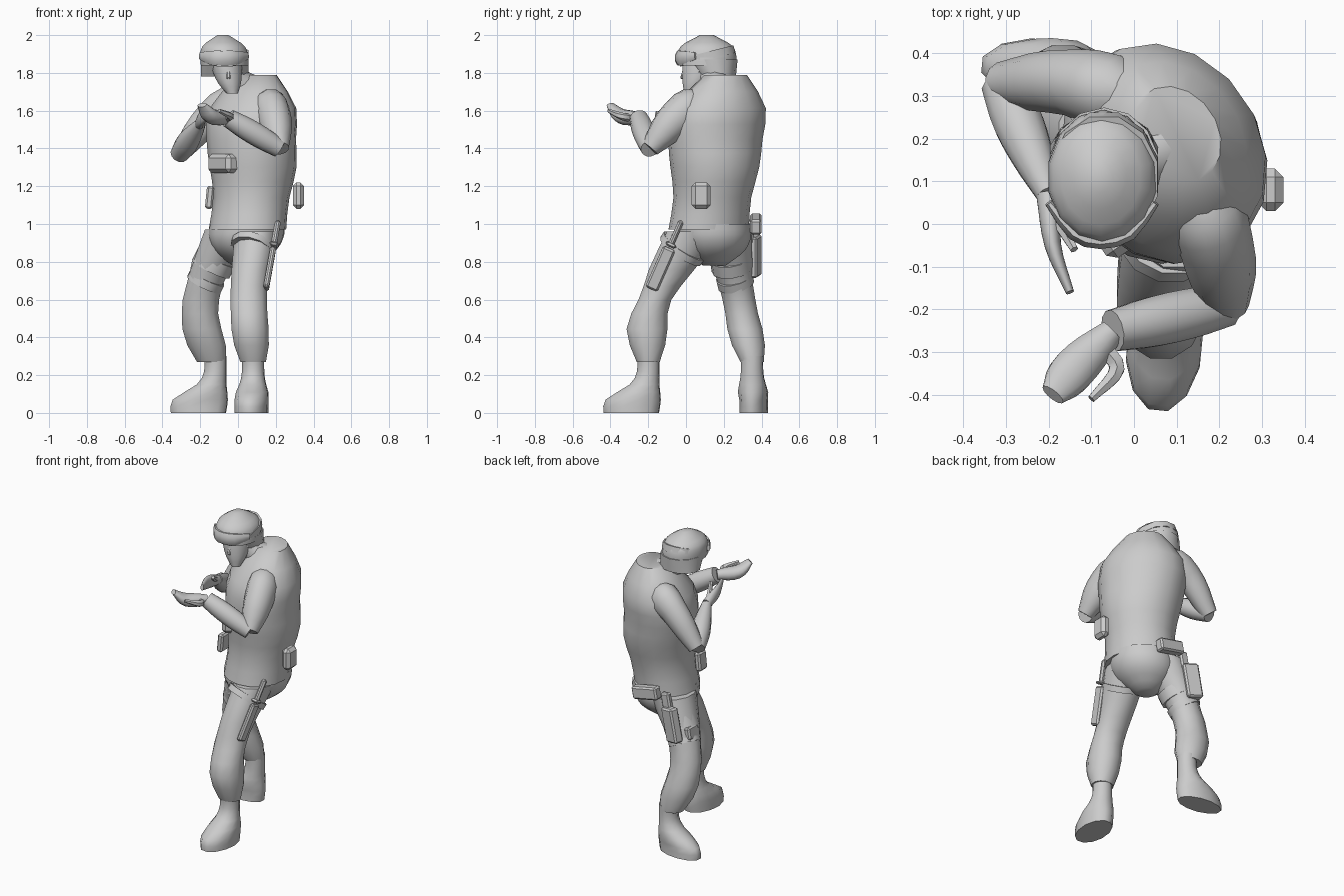
import bpy, bmesh, math
from mathutils import Vector, Matrix

if "Cube" in bpy.data.objects:
    bpy.data.objects.remove(bpy.data.objects["Cube"])

UP = Vector((0, 0, 1))
GREY = (.6, .6, .6, 1)
clay = bpy.data.materials.new("plain grey")
clay.use_nodes = True
clay.diffuse_color = GREY
clay.node_tree.nodes["Principled BSDF"].inputs["Base Color"].default_value = GREY


def finish(name, bm, angle):
    bmesh.ops.recalc_face_normals(bm, faces=bm.faces)
    mesh = bpy.data.meshes.new(name)
    bm.to_mesh(mesh)
    bm.free()
    mesh.materials.append(clay)
    part = bpy.data.objects.new(name, mesh)
    bpy.context.scene.collection.objects.link(part)
    bpy.ops.object.select_all(action="DESELECT")
    part.select_set(True)
    bpy.context.view_layer.objects.active = part
    bpy.ops.object.shade_smooth_by_angle(angle=math.radians(angle))


def sample(values, amount):
    """Smooth curve through evenly spaced numbers or vectors."""
    last = len(values) - 1
    if last == 0:
        return values[0]
    index = min(int(amount * last), last - 1)
    t = amount * last - index
    start, end = values[index], values[index + 1]
    leave = (end - values[index - 1]) / 2 if index > 0 else end - start
    arrive = (values[index + 2] - start) / 2 if index + 1 < last else end - start
    ease = t * t * (3 - 2 * t)
    return (start * (1 - ease) + end * ease
            + leave * (t * (1 - t) ** 2) - arrive * (t * t * (1 - t)))


def sweep(name, path, widths, ratios=(1,), turn=None, sides=12, steps=8):
    """Elliptical tube; rings are level when turn is given, else square to the path."""
    bm = bmesh.new()
    points = [Vector(point) for point in path]
    centers = [sample(points, step / steps) for step in range(steps + 1)]
    loops = []
    for step, center in enumerate(centers):
        amount = step / steps
        if turn is None:
            along = (centers[min(step + 1, steps)] - centers[max(step - 1, 0)]).normalized()
            side = along.cross(UP).normalized()
        else:
            along = UP
            side = Vector((math.cos(turn), math.sin(turn), 0))
        width = sample(widths, amount)
        across = side * width
        over = along.cross(side) * width * sample(ratios, amount)
        angles = [math.tau * (corner + .5) / sides for corner in range(sides)]
        loops.append([bm.verts.new(center + across * math.cos(a) + over * math.sin(a))
                      for a in angles])
    for low, high in zip(loops, loops[1:]):
        for corner in range(sides):
            after = (corner + 1) % sides
            bm.faces.new((low[corner], low[after], high[after], high[corner]))
    bm.faces.new(loops[0])
    bm.faces.new(loops[-1])
    finish(name, bm, angle=50)


def box(name, center, size, aim=UP, spin=0, bevel=.01):
    """Bevelled box whose z axis follows aim."""
    bm = bmesh.new()
    bmesh.ops.create_cube(bm, size=1)
    bmesh.ops.scale(bm, vec=size, verts=bm.verts)
    bmesh.ops.bevel(bm, geom=bm.edges[:], offset=bevel, segments=1, affect="EDGES")
    tilt = UP.rotation_difference(Vector(aim)).to_matrix().to_4x4()
    place = Matrix.Translation(center) @ tilt @ Matrix.Rotation(spin, 4, "Z")
    bmesh.ops.transform(bm, matrix=place, verts=bm.verts)
    finish(name, bm, angle=30)


def strap(name, center, along, radius, ratio=1):
    """Thin band wrapped square to a direction."""
    half = Vector(along) / 2
    sweep(name, [Vector(center) - half, Vector(center) + half], [radius], [ratio], steps=1)


def boot(name, ankle, toward, width):
    """Sole pushed forward along the toe direction, narrowing to the shaft."""
    ankle, toward = Vector(ankle), Vector(toward).normalized()
    path = [ankle + toward * reach + UP * height
            for reach, height in ((.09, 0), (.08, .07), (.02, .15), (0, .22), (0, .3))]
    sweep(name, path, widths=[.15, .15, .08, .06, .06], ratios=[width, width, .9, 1, 1],
          turn=math.atan2(toward.y, toward.x))


# Torso: turned so the left shoulder leads
TWIST = -math.radians(55)
sweep("vest", [(.05, .12, .97), (.08, .15, 1.25), (.07, .16, 1.5), (.1, .21, 1.79)],
      widths=[.22, .21, .24, .26, .26, .12], ratios=[.9, .95, .85, .8],
      turn=TWIST, sides=16, steps=10)
sweep("pelvis", [(.03, .15, .78), (.05, .14, 1)],
      widths=[.06, .16, .2, .2], ratios=[1], turn=TWIST, sides=14)
sweep("neck", [(.06, .18, 1.7), (0, .14, 1.76), (-.06, .11, 1.84)], widths=[.1, .07, .06])

# Legs and boots
sweep("left_leg", [(.08, -.2, .27), (.06, -.2, .5), (.06, -.11, .7), (.1, .05, .96)],
      widths=[.07, .1, .1, .1, .1, .11, .12], ratios=[.9, 1.1, .9, 1.2, 1.3], turn=0)
sweep("right_leg", [(-.14, .35, .27), (-.2, .3, .5), (-.17, .26, .7), (-.04, .2, .97)],
      widths=[.08, .11, .1, .1, .1, .12, .14], ratios=[.8, .9, .9, 1, 1.1], turn=0)
boot("left_boot", ankle=(.08, -.2, 0), toward=(-.1, -1, 0), width=.6)
boot("right_boot", ankle=(-.12, .35, 0), toward=(-1, .1, 0), width=.5)
strap("left_thigh_strap", (.08, -.02, .87), (.01, .02, .03), radius=.12, ratio=1.1)
strap("right_upper_strap", (-.13, .24, .79), (.03, -.01, .06), radius=.11)
strap("right_lower_strap", (-.17, .26, .7), (.02, -.01, .04), radius=.1)

# Arms, joined at the elbows and wrists
left_elbow, left_wrist = (.22, -.19, 1.4), (-.05, -.25, 1.56)
right_elbow, right_wrist = (-.31, .33, 1.37), (-.2, .07, 1.53)
sweep("left_upper_arm", [(.13, .12, 1.67), (.19, -.04, 1.57), left_elbow],
      widths=[.03, .09, .09, .08, .05], ratios=[1.2, 1])
sweep("left_forearm", [left_elbow, left_wrist], widths=[.05, .06, .06, .05])
sweep("right_upper_arm", [(.05, .28, 1.67), (-.14, .33, 1.57), right_elbow],
      widths=[.03, .09, .08, .07, .05], ratios=[1.2, 1])
sweep("right_forearm", [right_elbow, right_wrist], widths=[.05, .06, .05, .03])

# Hands
sweep("left_palm", [left_wrist, (-.14, -.34, 1.57), (-.19, -.4, 1.63)],
      widths=[.03, .05, .05, .03], ratios=[1, .5])
sweep("left_thumb", [(-.08, -.28, 1.56), (-.04, -.34, 1.57), (-.1, -.41, 1.6)],
      widths=[.02, .02, .01], sides=6)
sweep("right_palm", [right_wrist, (-.19, -.05, 1.56), (-.15, -.16, 1.58)],
      widths=[.03, .02, .01], ratios=[1, 2, 2])
sweep("right_thumb", [(-.19, .03, 1.55), (-.14, -.06, 1.61)], widths=[.02, .01], sides=6)

# Head, helmet and goggles
sweep("head", [(-.03, .02, 1.69), (-.05, .06, 1.77), (-.07, .1, 1.9)],
      widths=[.03, .06, .08, .09], ratios=[1, 1.3], turn=0)
box("nose", (-.05, -.01, 1.79), size=(.02, .03, .05), aim=(0, .3, 1), bevel=.005)
sweep("helmet", [(-.07, .11, 1.84), (-.08, .11, 2)],
      widths=[.13, .13, .11, .03], ratios=[1.2], turn=0, sides=14)
sweep("helmet_rear_brim", [(-.07, .16, 1.78), (-.07, .13, 1.87)],
      widths=[.13, .13], ratios=[.8, 1.1], turn=0, sides=14)
strap("goggle_band", (-.07, .11, 1.89), (0, -.01, .04), radius=.13, ratio=1.2)
sweep("goggle_visor", [(-.2, .05, 1.89), (-.14, -.02, 1.88), (-.08, -.04, 1.88),
                       (-.01, -.02, 1.88), (.05, .05, 1.89)],
      widths=[.01, .02, .02, .02, .01], ratios=[2], sides=8)
for name, sign in (("left", 1), ("right", -1)):
    sweep(name + "_chin_strap", [(-.05 + sign * .07, .08, 1.83), (-.04 + sign * .02, .02, 1.7)],
          widths=[.01], sides=6)

# Vest pouches
box("left_belt_pouch", (.32, .08, 1.15), size=(.06, .1, .14), bevel=.02)
box("front_belt_pouch", (-.15, .06, 1.14), size=(.04, .08, .12), aim=(.1, 0, 1))
box("chest_pouch", (-.07, .02, 1.32), size=(.2, .1, .1), spin=TWIST, bevel=.02)
box("back_belt_pouch", (.03, .37, 1), size=(.18, .06, .08), aim=(.2, 0, 1))

# Knife on the left thigh
KNIFE = Vector((.17, .42, .95)).normalized()
guard = Vector((.19, -.08, .89))
box("knife_guard", guard, size=(.05, .06, .02), aim=KNIFE)
box("knife_sheath", guard - KNIFE * .14, size=(.03, .07, .24), aim=KNIFE)
box("knife_handle", guard + KNIFE * .07, size=(.03, .03, .14), aim=KNIFE)

# Holster behind the right thigh
HOLSTER = (.2, 0, 1)
box("holster", (-.15, .36, .83), size=(.1, .06, .22), aim=HOLSTER, spin=-.3)
box("holster_hanger", (-.1, .34, .96), size=(.06, .04, .12), aim=HOLSTER)
box("thigh_pouch", (-.23, .27, .77), size=(.04, .1, .08), aim=HOLSTER)
